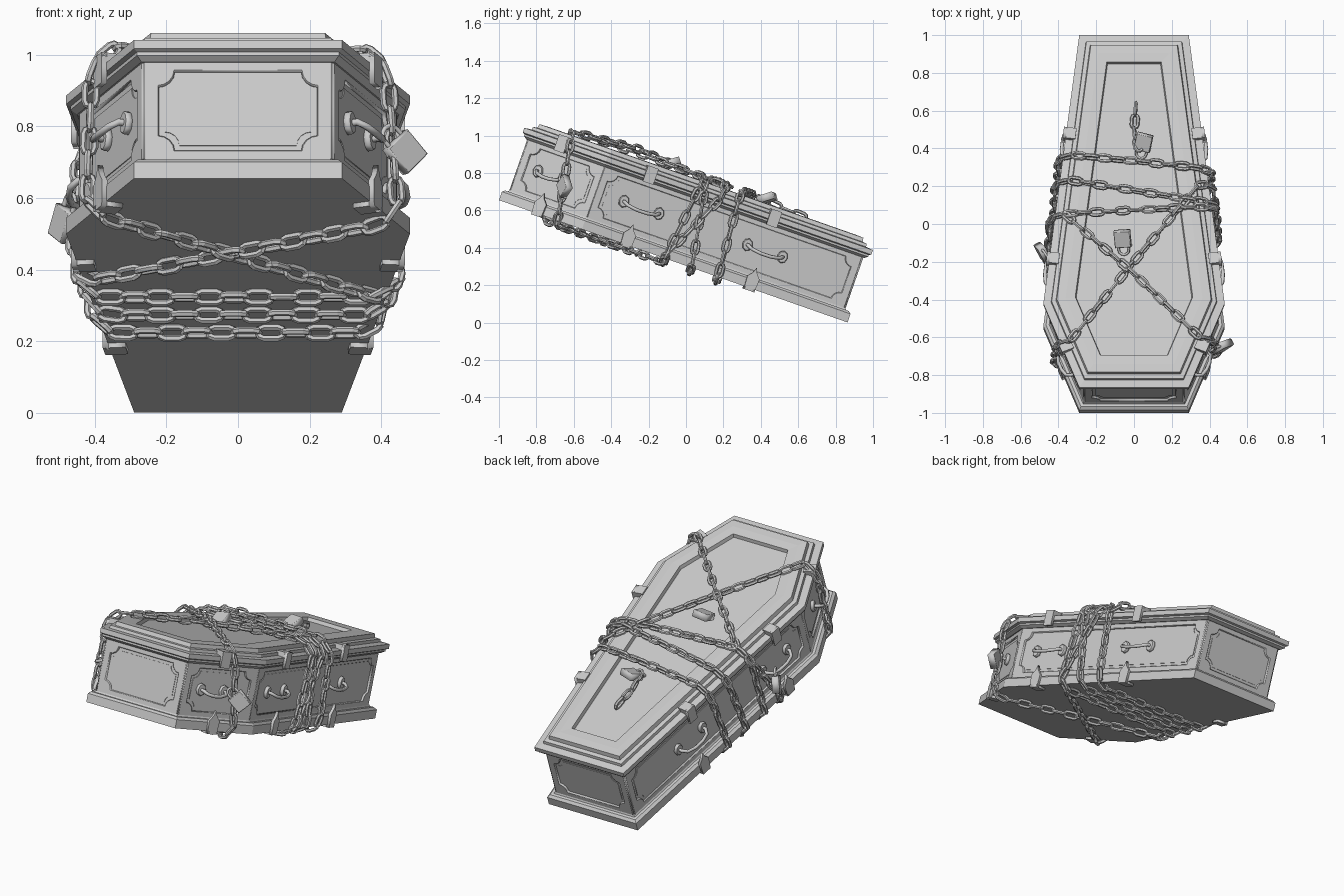
import bpy, bmesh, math, random
from mathutils import Vector, Matrix

if "Cube" in bpy.data.objects:
    bpy.data.objects.remove(bpy.data.objects["Cube"])

random.seed(4)
LEN, MID = 1.975, 0.47
HEX = [Vector(p) for p in [(-.29, 0), (.29, 0), (.48, MID), (.29, LEN), (-.29, LEN), (-.48, MID)]]
TILT = Matrix.Translation((0, -1, .655)) @ Matrix.Rotation(-math.asin(.331), 4, 'X')


def finish(name, bm, m=Matrix()):
    bmesh.ops.recalc_face_normals(bm, faces=bm.faces)
    me = bpy.data.meshes.new(name)
    bm.to_mesh(me)
    bm.free()
    ob = bpy.data.objects.new(name, me)
    bpy.context.collection.objects.link(ob)
    ob.matrix_world = TILT @ m
    return ob


def normal(i):
    d = (HEX[(i + 1) % 6] - HEX[i % 6]).normalized()
    return Vector((d.y, -d.x))


def ring(d):
    out = []
    for i in range(6):
        a, b = normal((i + 5) % 6), normal(i)
        out.append(HEX[i] - (a + b) * d / (1 + a.dot(b)))
    return out


def half_width(u):
    return .29 + .19 * (u / MID if u < MID else (LEN - u) / (LEN - MID))


def loft(name, profile):
    """Stack of inset coffin outlines: (inset, height)."""
    bm = bmesh.new()
    rows = [[bm.verts.new((p.x, p.y, w)) for p in ring(d)] for d, w in profile]
    for a, b in zip(rows, rows[1:]):
        for i in range(6):
            j = (i + 1) % 6
            bm.faces.new((a[i], a[j], b[j], b[i]))
    bm.faces.new(rows[0][::-1])
    bm.faces.new(rows[-1])
    return finish(name, bm)


def side_matrix(i, u, w, inset=0.0):
    """Frame on side i: X along the edge, Y up, Z outward. u=None means edge middle."""
    r = ring(inset)
    a, b = r[i], r[(i + 1) % 6]
    p = a.lerp(b, .5 if u is None else (u - a.y) / (b.y - a.y))
    d, n = (b - a).normalized(), normal(i)
    return Matrix(((d.x, 0, n.x, p.x), (d.y, 0, n.y, p.y), (0, 1, 0, w), (0, 0, 0, 1)))


def plate(name, loops, depth, m, bevel=0.0):
    """Flat filled outline (further loops are holes)."""
    cu = bpy.data.curves.new(name, 'CURVE')
    cu.dimensions, cu.fill_mode = '2D', 'BOTH'
    cu.extrude, cu.bevel_depth, cu.bevel_resolution = depth, bevel, 0
    for lp in loops:
        s = cu.splines.new('POLY')
        s.points.add(len(lp) - 1)
        for q, (x, y) in zip(s.points, lp):
            q.co = (x, y, 0, 1)
        s.use_cyclic_u = True
    return to_mesh(name, cu, m)


def to_mesh(name, cu, m):
    ob = bpy.data.objects.new(name, cu)
    bpy.context.collection.objects.link(ob)
    ob.matrix_world = TILT @ m
    bpy.ops.object.select_all(action='DESELECT')
    ob.select_set(True)
    bpy.context.view_layer.objects.active = ob
    bpy.ops.object.convert(target='MESH')
    return ob


def rod(name, pts, radius, m):
    cu = bpy.data.curves.new(name, 'CURVE')
    cu.dimensions, cu.bevel_depth, cu.bevel_resolution, cu.use_fill_caps = '3D', radius, 1, True
    s = cu.splines.new('POLY')
    s.points.add(len(pts) - 1)
    for q, p in zip(s.points, pts):
        q.co = (*p, 1)
    return to_mesh(name, cu, m)


def notched(hx, hy, r):
    """Rectangle with concave rounded corners."""
    out = []
    for sx, sy, a0 in ((1, 1, 270), (-1, 1, 0), (-1, -1, 90), (1, -1, 180)):
        for k in range(5):
            a = math.radians(a0 - k * 22.5)
            out.append((sx * hx + r * math.cos(a), sy * hy + r * math.sin(a)))
    return out


# coffin shell: base, walls and stepped lid with sunken centre
loft('base', [(0, 0), (0, .048), (.014, .06), (.03, .06), (.036, .07)])
loft('body', [(.046, .05), (.046, .38)])
loft('lid', [(.03, .355), (.012, .368), (.012, .378), (0, .384), (0, .41), (.04, .414), (.043, .43),
             (.065, .433), (.07, .455), (.115, .457), (.165, .455), (.17, .435)])

# notched frame and inner field on every wall
for i in range(6):
    r = ring(.046)
    hx = (r[(i + 1) % 6] - r[i]).length / 2
    m = side_matrix(i, None, .2125, .046)
    hy = .15
    outer = [(-hx, -hy), (hx, -hy), (hx, hy), (-hx, hy)]
    plate('wall_frame', [outer, notched(hx - .035, hy - .03, .045)], .008, m, .003)
    plate('wall_field', [notched(hx - .055, hy - .05, .04)], .003, m)

# handles and pointed clasps, both sides
shield = [(-.03, -.014), (.03, -.014), (.034, .06), (.012, .085), (0, .115), (-.012, .085), (-.034, .06)]
for head, tail in ((1, 2), (5, 4)):
    for i, u, hw in ((head, .22, .075), (tail, .73, .1), (tail, 1.43, .1)):
        m = side_matrix(i, u, .215, .046)
        bar = [(-hw, 0, 0), (-hw, 0, .035), (-hw * .8, -.012, .058), (-hw * .3, -.02, .068),
               (hw * .3, -.02, .068), (hw * .8, -.012, .058), (hw, 0, .035), (hw, 0, 0)]
        rod('handle', bar, .010, m)
        for sx in (-1, 1):
            rose = [(.024 * math.cos(a * math.pi / 4), .03 * math.sin(a * math.pi / 4)) for a in range(8)]
            plate('handle_mount', [rose], .006, m @ Matrix.Translation((sx * hw, 0, .012)), .004)
    for i, u in ((head, .22), (tail, .72), (tail, 1.42)):
        plate('base_clasp', [shield], .008, side_matrix(i, u, 0) @ Matrix.Translation((0, 0, .006)))
        tab = [(-.03, -.05), (.03, -.05), (.03, .014), (-.03, .014)]
        flat = Matrix.Rotation(math.pi / 2, 4, 'X')
        plate('base_clasp_foot', [tab], .007,
              side_matrix(i, u, -.007) @ flat @ Matrix.Scale(1, 4))
        lid_strap = [(-.03, -.06), (.03, -.06), (.03, .03), (-.03, .03)]
        plate('lid_clasp', [lid_strap], .008, side_matrix(i, u, .41) @ Matrix.Translation((0, 0, .006)))
        bm = bmesh.new()
        bmesh.ops.create_cube(bm, size=1, matrix=Matrix.Translation((0, .012, -.02)) @ Matrix.Diagonal((.06, .036, .066, 1)))
        finish('lid_clasp_top', bm, side_matrix(i, u, .41))

# chains
PITCH, WIRE, HALF_L, HALF_W = .068, .0095, .046, .026


def add_link(bm, m):
    rc = HALF_W - WIRE
    path = []
    for k in range(10):
        a = math.radians(-90 + (k % 5) * 45 + (180 if k > 4 else 0))
        c = (HALF_L - HALF_W) * (1 if k < 5 else -1)
        path.append((Vector((c, 0, 0)), Vector((math.cos(a), math.sin(a), 0))))
    rows = []
    for c, d in path:
        rows.append([bm.verts.new(m @ (c + d * (rc + WIRE * math.cos(b)) + Vector((0, 0, WIRE * math.sin(b)))))
                     for b in [j * math.pi / 3 for j in range(6)]])
    for k in range(10):
        for j in range(6):
            a, b = rows[k], rows[(k + 1) % 10]
            bm.faces.new((a[j], b[j], b[(j + 1) % 6], a[(j + 1) % 6]))


def chain(name, pts, closed=True, axis=Vector((0, 1, 0))):
    pts = [Vector(p) for p in pts]
    if closed:
        pts.append(pts[0])
    seg = [(b - a).length for a, b in zip(pts, pts[1:])]
    total = sum(seg)

    def at(s):
        s = s % total if closed else min(max(s, 0), total)
        for k, l in enumerate(seg):
            if s <= l:
                return pts[k].lerp(pts[k + 1], s / l)
            s -= l
        return pts[-1]
    n = max(2, 2 * round(total / PITCH / 2))
    bm = bmesh.new()
    for k in range(n):
        s = (k + .5) * total / n
        a, b = at(s - PITCH / 2), at(s + PITCH / 2)
        t = (b - a).normalized()
        z = t.cross(axis).normalized()
        y = z.cross(t)
        m = Matrix((t, y, z)).transposed().to_4x4()
        m.translation = (a + b + at(s) * 2) / 4
        roll = math.radians(90 * (k % 2) + random.uniform(-14, 14))
        add_link(bm, m @ Matrix.Rotation(roll, 4, 'X'))
    return finish(name, bm)


def wrap(name, tl, tr, br, bl, top=.48):
    """Loop round the coffin; lengthwise places at top left/right, bottom right/left."""
    h, g = half_width, .022
    chain(name, [(-h(tl) + .05, tl, .475), (0, (tl + tr) / 2, top), (h(tr) - .05, tr, .475), (h(tr) + g, tr, .41),
                 (h(br) + g, br, .02), (h(br) - .03, br, -.022), (-h(bl) + .03, bl, -.022),
                 (-h(bl) - g, bl, .02), (-h(tl) - g, tl, .41)])


wrap('chain_foot', 1.28, 1.21, 1.24, 1.24)
wrap('chain_middle', 1.14, 1.02, 1.09, 1.09)
wrap('chain_waist', .95, .99, .94, .94)
wrap('chain_cross_a', .95, .26, .33, .80, .505)
wrap('chain_cross_b', .24, 1.12, .94, .27, .485)
chain('chain_loose_end', [(.03, 1.30, .48), (0, 1.40, .465), (.01, 1.58, .455)], False, Vector((1, 0, 0)))


# padlocks, given in world position
def padlock(pos, rot):
    m = TILT.inverted() @ Matrix.Translation(pos) @ Matrix.Rotation(rot[2], 4, 'Z') \
        @ Matrix.Rotation(rot[1], 4, 'Y') @ Matrix.Rotation(rot[0], 4, 'X')
    plate('padlock_body', [[(-.04, -.045), (.04, -.045), (.04, .04), (-.04, .04)]], .017, m, .003)
    arc = [(.027 * math.cos(a * math.pi / 6), .06 + .027 * math.sin(a * math.pi / 6), 0) for a in range(7)]
    rod('padlock_shackle', [(.027, .03, 0)] + arc + [(-.027, .03, 0)], .007, m)


padlock((.465, -.65, .73), (1.4, -.7, .6))
padlock((-.485, -.15, .53), (1.45, .35, -1.1))
padlock((.05, .43, .665), (-.3, .1, 2.9))
padlock((-.06, -.08, .85), (-.3, .15, 3.2))
